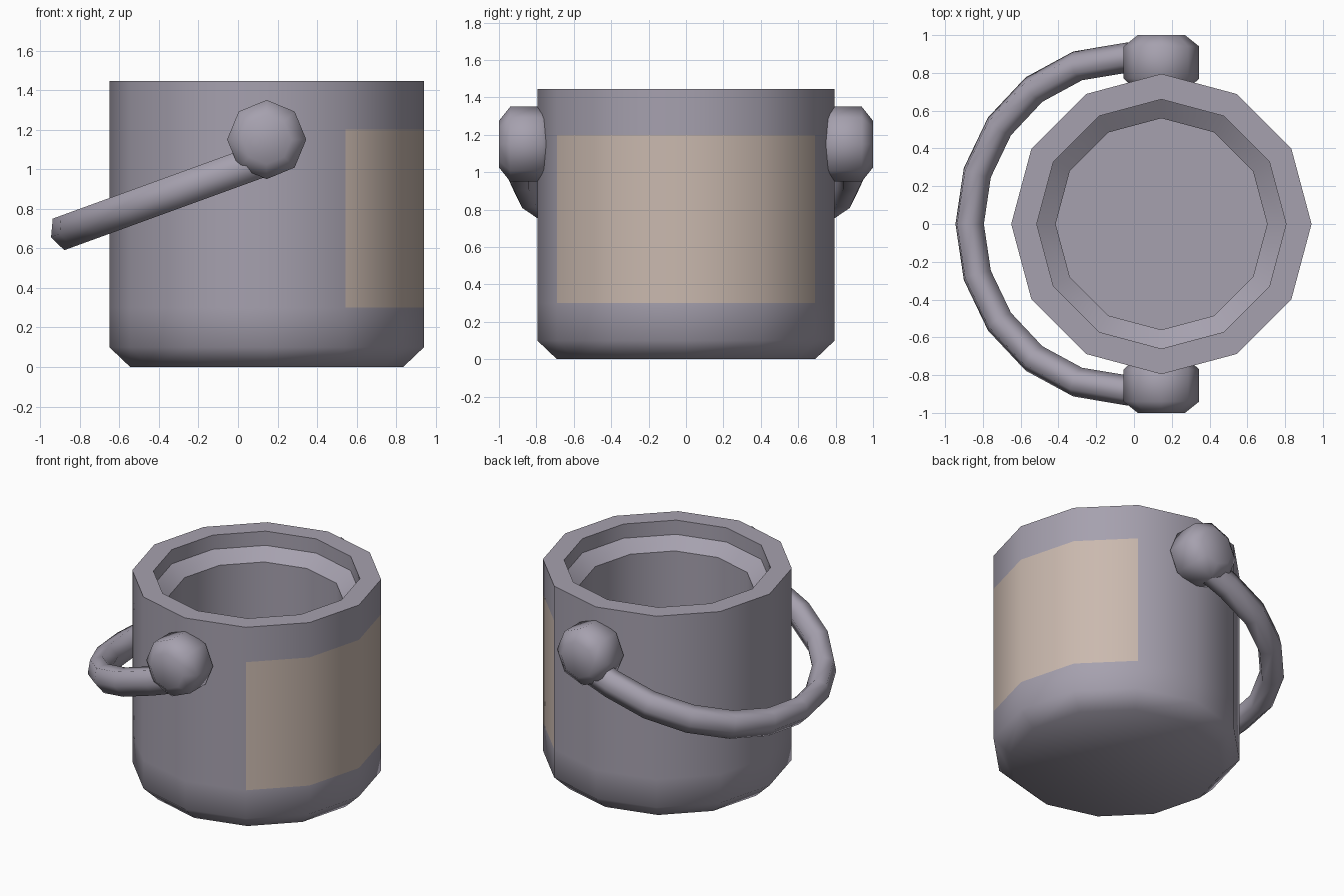
import bpy, bmesh, math
from mathutils import Vector

cube = bpy.data.objects.get("Cube")
if cube:
    bpy.data.objects.remove(cube, do_unlink=True)

CX = 0.145            # axis of the pail
TILT = math.radians(20)


def material(name, rgb):
    m = bpy.data.materials.new(name)
    m.use_nodes = True
    m.diffuse_color = (*rgb, 1)
    m.node_tree.nodes["Principled BSDF"].inputs["Base Color"].default_value = (*rgb, 1)
    return m


grey = material("mauve grey", (0.38, 0.355, 0.425))
tan = material("pale tan", (0.59, 0.485, 0.425))


def finish(name, bm, mats, angle):
    bmesh.ops.recalc_face_normals(bm, faces=bm.faces)
    mesh = bpy.data.meshes.new(name)
    bm.to_mesh(mesh)
    bm.free()
    for m in mats:
        mesh.materials.append(m)
    obj = bpy.data.objects.new(name, mesh)
    bpy.context.collection.objects.link(obj)
    bpy.ops.object.select_all(action='DESELECT')
    obj.select_set(True)
    bpy.context.view_layer.objects.active = obj
    bpy.ops.object.shade_smooth_by_angle(angle=math.radians(angle))
    return obj


def skin(rings):
    """Bridge a list of point rings and cap both ends."""
    bm = bmesh.new()
    loops = [[bm.verts.new(p) for p in ring] for ring in rings]
    n = len(loops[0])
    for a, b in zip(loops, loops[1:]):
        for i in range(n):
            j = (i + 1) % n
            bm.faces.new((a[i], a[j], b[j], b[i]))
    bm.faces.new(loops[0])
    bm.faces.new(loops[-1])
    return bm


def circle(n):
    return [(math.cos(math.tau * i / n), math.sin(math.tau * i / n)) for i in range(n)]


# Pail: outer wall, rim, stepped lip, inner wall and floor
profile = [(0.69, 0), (0.795, 0.1), (0.795, 0.3), (0.795, 1.2), (0.795, 1.445),
           (0.66, 1.445), (0.66, 1.345), (0.56, 1.275), (0.56, 0.1)]
bm = skin([[(CX + r * c, r * s, z) for c, s in circle(12)] for r, z in profile])

# Label panel: the outer wall faces on the +x side
for f in bm.faces:
    c = f.calc_center_median()
    x = c.x - CX
    outer = math.hypot(x, c.y) > 0.7
    if outer and 0.3 < c.z < 1.2 and abs(math.atan2(c.y, x)) < math.radians(60):
        f.material_index = 1
finish("pail", bm, [grey, tan], 50)

# Pivot knobs on the front and back
knob = [(0.125, 0.7), (0.2, 0.77), (0.2, 0.94), (0.125, 1.0)]
for side, label in ((-1, "front"), (1, "back")):
    bm = skin([[(CX + r * c, side * y, 1.15 + r * s) for c, s in circle(8)] for r, y in knob])
    finish(label + "_knob", bm, [grey], 60)

# Carrying handle: hexagonal tube on a tilted half circle, ends run into the knobs
along = Vector((math.cos(TILT), 0, math.sin(TILT)))
normal = Vector((-math.sin(TILT), 0, math.cos(TILT)))
across = Vector((0, 1, 0))
centre = Vector((-0.043, 0, 0.985))
R = 0.88
path = [(-R * across + 0.17 * along, -across)]
for i in range(11):
    a = -math.pi / 2 + math.pi * i / 10
    out = math.sin(a) * across - math.cos(a) * along
    path.append((R * out, out))
path.append((R * across + 0.17 * along, across))
rings = [[centre + p + out * 0.08 * c + normal * 0.098 * s for c, s in circle(6)]
         for p, out in path]
finish("handle", skin(rings), [grey], 75)
